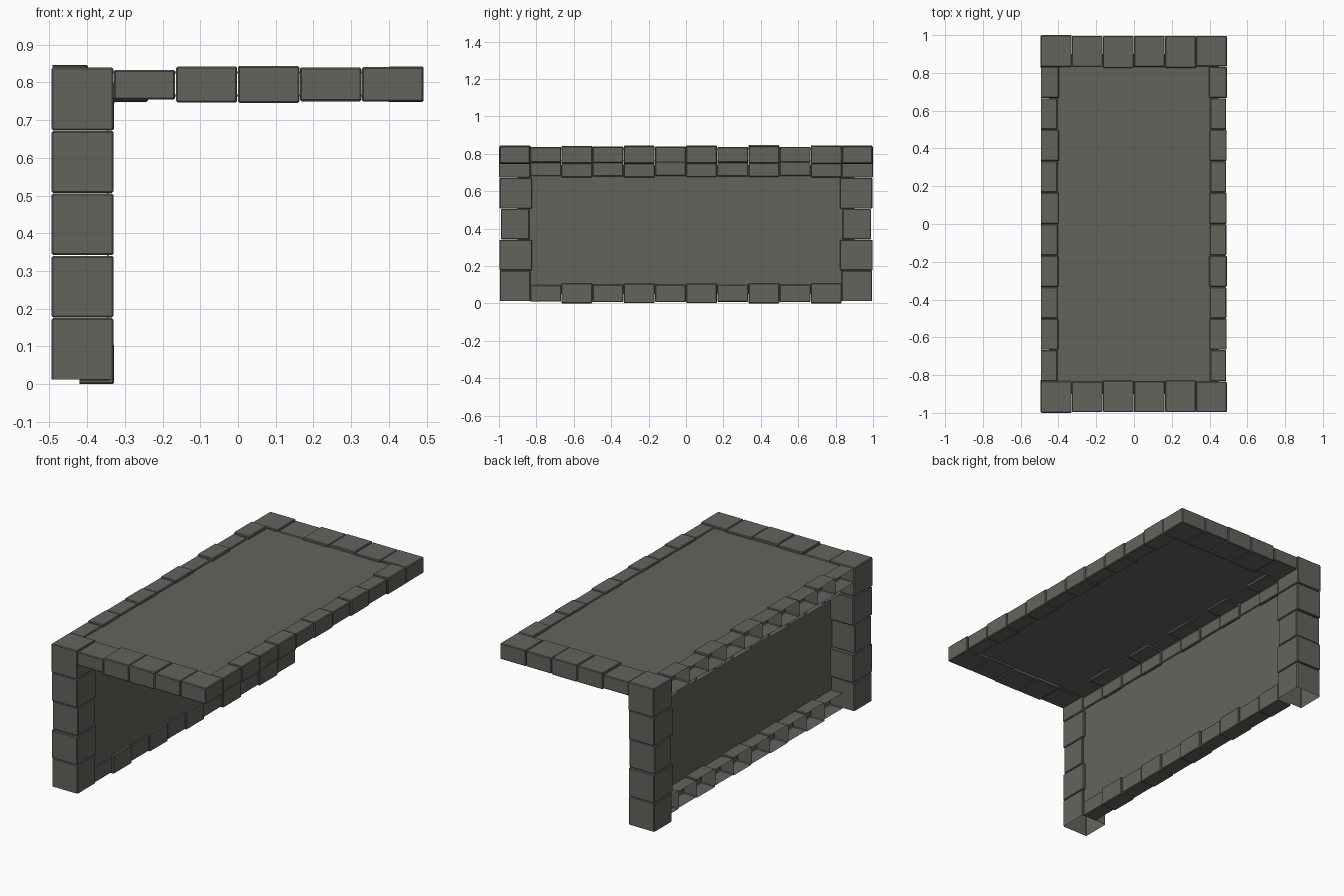
import bpy, bmesh, random
from mathutils import Vector

if "Cube" in bpy.data.objects:
    bpy.data.objects.remove(bpy.data.objects["Cube"])

random.seed(4)
stone = bpy.data.materials.new("dark grey stone")
stone.diffuse_color = (0.125, 0.127, 0.11, 1)
stone.use_nodes = True
stone.node_tree.nodes["Principled BSDF"].inputs["Base Color"].default_value = stone.diffuse_color
S = 1 / 6          # stone length


def finish(name, bm, bevel=0.004):
    me = bpy.data.meshes.new(name)
    bm.to_mesh(me)
    bm.free()
    me.materials.append(stone)
    ob = bpy.data.objects.new(name, me)
    bpy.context.collection.objects.link(ob)
    if bevel:
        m = ob.modifiers.new("chamfer", 'BEVEL')
        m.width, m.segments, m.limit_method = bevel, 1, 'ANGLE'
    return ob


def box(bm, lo, hi, skip=()):
    """Block between two corners; faces whose normal is in skip stay open."""
    lo, hi = Vector(lo), Vector(hi)
    vs = bmesh.ops.create_cube(bm, size=1)['verts']
    for v in vs:
        v.co = Vector([(lo[i] + hi[i]) / 2 + v.co[i] * (hi[i] - lo[i]) for i in range(3)])
    faces = {f for v in vs for f in v.link_faces}
    for f in faces:
        f.normal_update()
    gone = [f for f in faces if any(f.normal.dot(Vector(d)) > 0.9 for d in skip)]
    if gone:
        bmesh.ops.delete(bm, geom=gone, context='FACES_ONLY')


def jitter(i):
    """Every other stone stands a little proud."""
    return (0.003 if i % 2 else -0.003) + random.uniform(-0.002, 0.002)


BACK, DOWN = (-1, 0, 0), (0, 0, -1)

# wall end columns, five stones each
for side, name in ((-1, "front_column"), (1, "back_column")):
    bm = bmesh.new()
    zs = [0.011, 0.176, 0.341, 0.506, 0.672, 0.84]
    inner = [0.832, 0.823, 0.837, 0.823, 0.832]
    outer = [0.995, 0.998, 0.99, 0.997, 1.0]
    for i in range(5):
        a, b = sorted((side * inner[i], side * outer[i]))
        box(bm, (-0.494, a, zs[i] + 0.001), (-0.33, b, zs[i + 1] - 0.001),
            [DOWN] if i == 0 else [])
    finish(name, bm)

# slab end stones along x
for side, name in ((-1, "slab_front_stones"), (1, "slab_back_stones")):
    bm = bmesh.new()
    heights = [(0.755, 0.833), (0.747, 0.842), (0.746, 0.844), (0.75, 0.84), (0.749, 0.841)]
    for i, (z0, z1) in enumerate(heights):
        a, b = sorted((side * (0.83 - jitter(i)), side * 0.996))
        x = -0.33 + i * 0.1645
        box(bm, (x + 0.001, a, z0), (x + 0.1635, b, z1))
    finish(name, bm)

# stones along the long edges: slab right, slab left, wall foot
right, left, foot = bmesh.new(), bmesh.new(), bmesh.new()
for i in range(10):
    y0, y1 = -5 * S + i * S + 0.001, -5 * S + (i + 1) * S - 0.001
    j = jitter(i)
    box(right, (0.4 - j, y0, 0.751 - j), (0.49 + j * 0.7, y1, 0.839 + j))
    j = jitter(i)
    box(left, (-0.492, y0, 0.752 - j), (-0.402 + j, y1, 0.841 + j), [BACK])
    j = jitter(i)
    box(foot, (-0.42, y0, 0.005 - j), (-0.333 + j, y1, 0.102 + j), [BACK])
finish("slab_right_stones", right)
finish("slab_left_stones", left)
finish("wall_foot_stones", foot)

# stones folded into the inner corner under the slab, open towards the back
bm = bmesh.new()
for i in range(10):
    y0, y1 = -5 * S + i * S + 0.001, -5 * S + (i + 1) * S - 0.001
    j = jitter(i)
    prof = [(-0.42, 0.677 - j), (-0.332 + j, 0.677 - j), (-0.332 + j, 0.752 - j),
            (-0.242 + j, 0.752 - j), (-0.242 + j, 0.8), (-0.42, 0.8)]
    a = [bm.verts.new((x, y0, z)) for x, z in prof]
    b = [bm.verts.new((x, y1, z)) for x, z in prof]
    for k in range(5):
        bm.faces.new((a[k], a[k + 1], b[k + 1], b[k]))
    bm.faces.new(a[::-1])
    bm.faces.new(b)
bmesh.ops.recalc_face_normals(bm, faces=bm.faces)
finish("inner_corner_stones", bm)


# recessed thin panels
def panel(name, lo, hi):
    bm = bmesh.new()
    box(bm, lo, hi)
    finish(name, bm, 0)


panel("slab_top_panel", (-0.45, -0.9, 0.824), (0.45, 0.9, 0.829))
panel("slab_under_panel", (-0.32, -0.9, 0.763), (0.45, 0.9, 0.768))
panel("wall_panel", (-0.348, -0.9, 0.05), (-0.343, 0.9, 0.74))
